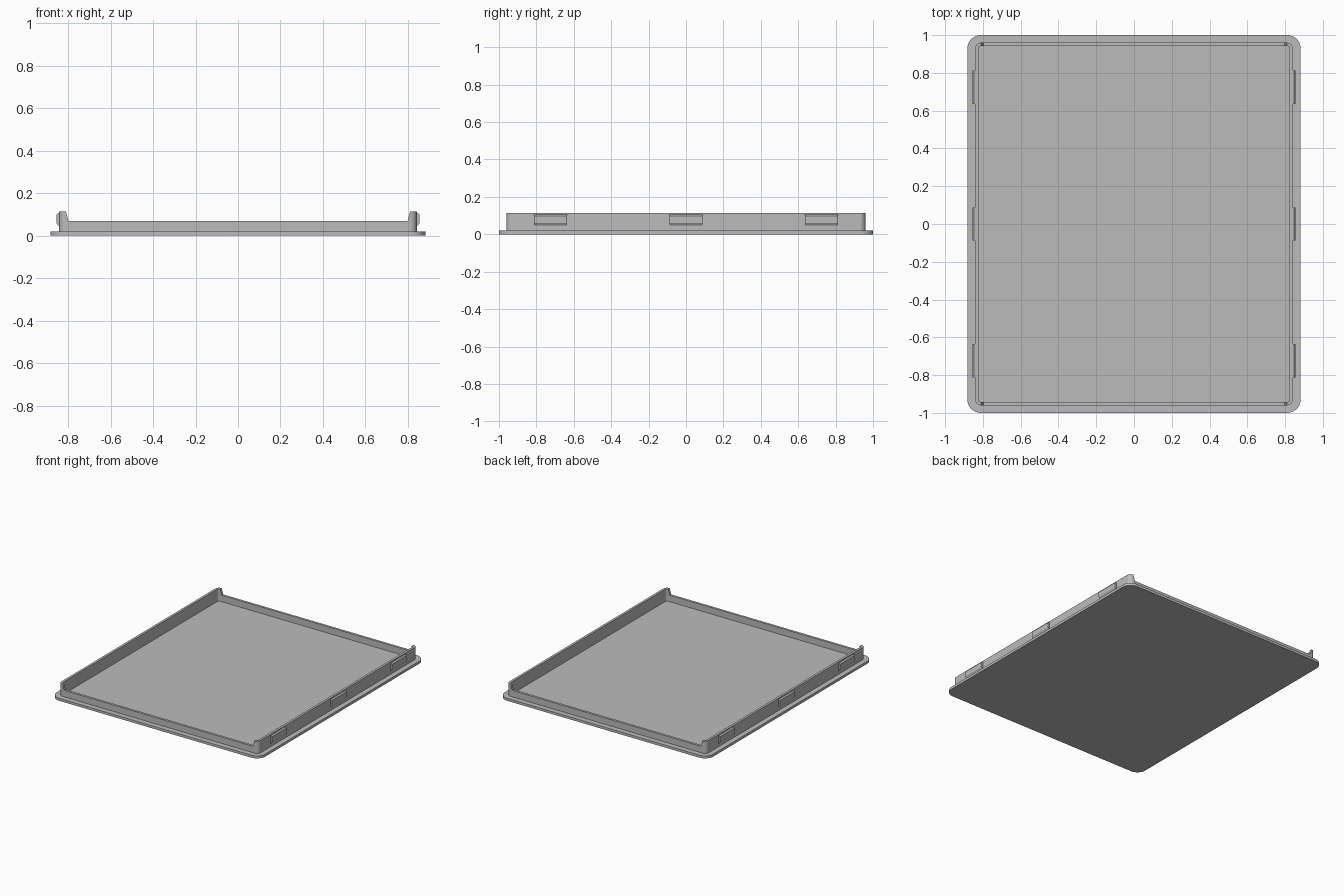
import bpy, bmesh
from math import sin, cos, pi

if "Cube" in bpy.data.objects:
    bpy.data.objects.remove(bpy.data.objects["Cube"])

grey = bpy.data.materials.new("plain_grey")
grey.use_nodes = True
grey.diffuse_color = (0.5, 0.5, 0.5, 1)
grey.node_tree.nodes["Principled BSDF"].inputs["Base Color"].default_value = (0.5, 0.5, 0.5, 1)

PLATE_TOP, LOW, HIGH = 0.019, 0.068, 0.113
CORNERS = [(1, 1), (-1, 1), (-1, -1), (1, -1)]


def finish(name, bm, smooth=True):
    bmesh.ops.recalc_face_normals(bm, faces=bm.faces[:])
    mesh = bpy.data.meshes.new(name)
    bm.to_mesh(mesh)
    bm.free()
    mesh.materials.append(grey)
    obj = bpy.data.objects.new(name, mesh)
    bpy.context.collection.objects.link(obj)
    if smooth:
        bpy.ops.object.select_all(action='DESELECT')
        obj.select_set(True)
        bpy.context.view_layer.objects.active = obj
        bpy.ops.object.shade_smooth_by_angle(angle=pi / 6)
    return obj


def arc(corner, cx, cy, r, steps=8):
    """Counter-clockwise quarter arc around one corner of a rectangle."""
    sx, sy = CORNERS[corner]
    angles = [(corner + i / steps) * pi / 2 for i in range(steps + 1)]
    return [(sx * cx + r * cos(a), sy * cy + r * sin(a)) for a in angles]


def prism(name, outline, place, depth, smooth=True):
    """Extrude a closed outline; place(point, t) gives the 3D position."""
    bm = bmesh.new()
    ends = [[bm.verts.new(place(p, t)) for p in outline] for t in depth]
    n = len(outline)
    for ring in ends:
        bm.faces.new(ring)
    for i in range(n):
        j = (i + 1) % n
        bm.faces.new((ends[0][i], ends[0][j], ends[1][j], ends[1][i]))
    return finish(name, bm, smooth)


# Rounded base plate
plate = [p for c in range(4) for p in arc(c, 0.812, 0.93, 0.07)]
prism("base_plate", plate, lambda p, t: (p[0], p[1], t), (0, PLATE_TOP))


# Rim wall: tall on the sides and corners, low along front and back
def rim_loop(r):
    points = []
    for c in range(4):
        sx, sy = CORNERS[c]
        curve = [(x, y, HIGH) for x, y in arc(c, 0.81, 0.928, r)]
        dip = [(sx * 0.798, sy * (0.928 + r), LOW)]
        points += curve + dip if c % 2 == 0 else dip + curve
    return points


bm = bmesh.new()
loops = []
for r in (0.032, 0.014):
    top = rim_loop(r)
    loops.append([bm.verts.new((x, y, PLATE_TOP - 0.004)) for x, y, z in top])
    loops.append([bm.verts.new(p) for p in top])
outer_low, outer_top, inner_low, inner_top = loops
for a, b in ((outer_low, outer_top), (outer_top, inner_top),
             (inner_top, inner_low), (inner_low, outer_low)):
    for i in range(len(a)):
        j = (i + 1) % len(a)
        bm.faces.new((a[i], a[j], b[j], b[i]))
finish("rim_wall", bm)

# Snap clips, three on each side wall
clip = [(0.838, 0.107), (0.846, 0.107), (0.855, 0.098),
        (0.855, 0.06), (0.846, 0.047), (0.838, 0.047)]
for side, sign in (("left", 1), ("right", -1)):
    for spot, y in (("front", -0.724), ("middle", 0), ("back", 0.724)):
        prism(f"{side}_{spot}_clip", clip,
              lambda p, t: (sign * p[0], t, p[1]), (y - 0.088, y + 0.088), False)
